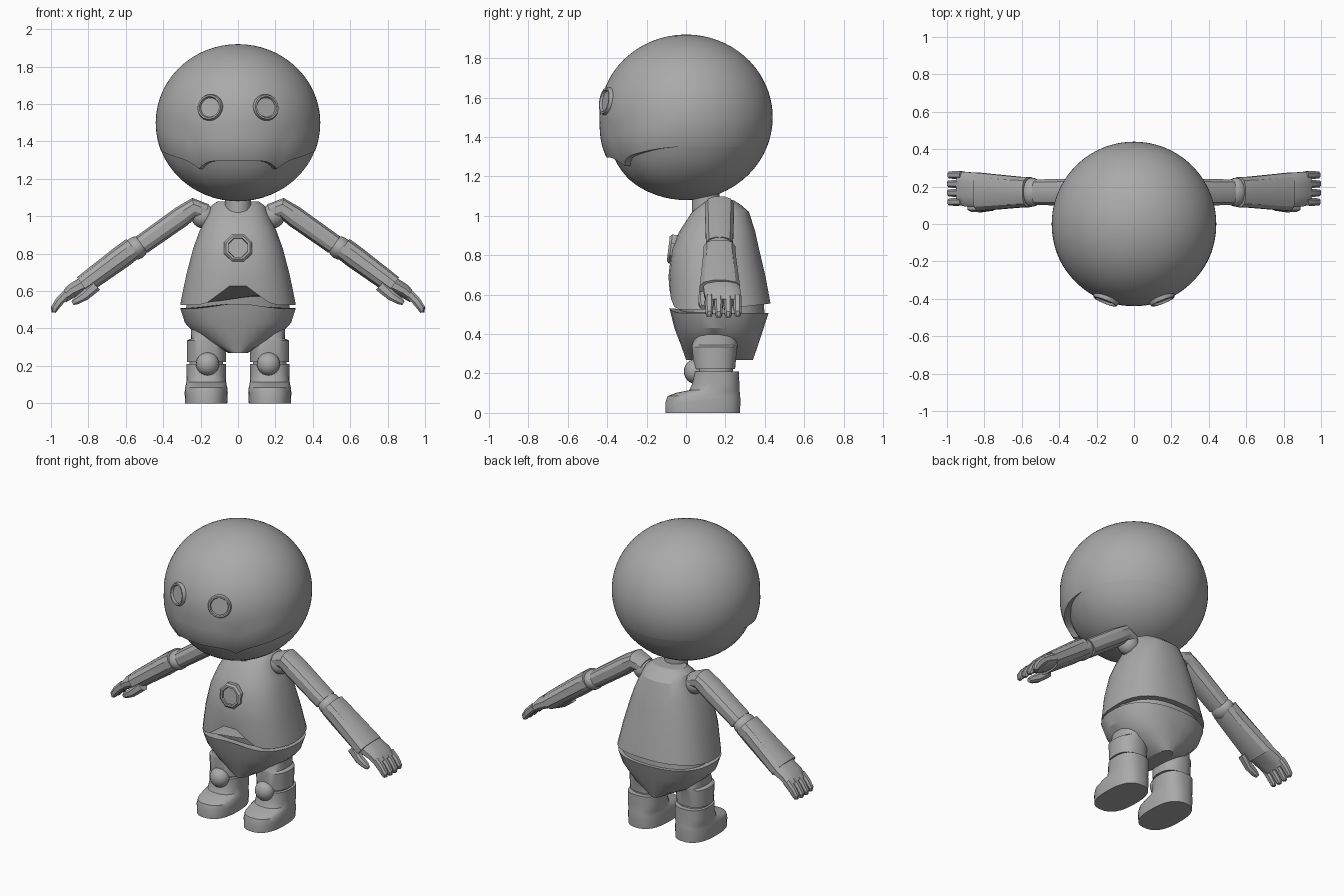
import bpy, bmesh, math
from mathutils import Vector

if "Cube" in bpy.data.objects:
    bpy.data.objects.remove(bpy.data.objects["Cube"])

grey = bpy.data.materials.new("plain grey")
grey.diffuse_color = (0.4, 0.4, 0.4, 1)
grey.use_nodes = True
grey.node_tree.nodes["Principled BSDF"].inputs["Base Color"].default_value = grey.diffuse_color


def finish(name, bm, angle=32):
    bmesh.ops.recalc_face_normals(bm, faces=bm.faces)
    me = bpy.data.meshes.new(name)
    bm.to_mesh(me)
    bm.free()
    ob = bpy.data.objects.new(name, me)
    bpy.context.collection.objects.link(ob)
    me.materials.append(grey)
    bpy.ops.object.select_all(action='DESELECT')
    ob.select_set(True)
    bpy.context.view_layer.objects.active = ob
    bpy.ops.object.shade_smooth_by_angle(angle=math.radians(angle))
    return ob


def loft(name, rings, side=1, angle=32):
    """Skin closed rings of points and cap both ends; side=-1 mirrors in x."""
    bm = bmesh.new()
    vs = [[bm.verts.new((p[0] * side, p[1], p[2])) for p in r] for r in rings]
    n = len(vs[0])
    for a, b in zip(vs, vs[1:]):
        for i in range(n):
            j = (i + 1) % n
            bm.faces.new((a[i], a[j], b[j], b[i]))
    bm.faces.new(vs[0])
    bm.faces.new(vs[-1])
    return finish(name, bm, angle)


def oval(n, p=2.0):
    for i in range(n):
        t = 2 * math.pi * (i + 0.5) / n
        c, s = math.cos(t), math.sin(t)
        yield (math.copysign(abs(c) ** (2 / p), c), math.copysign(abs(s) ** (2 / p), s))


def level(z, hx, y0, y1, cx=0, n=32, p=2.4, lift=None):
    """Horizontal ring spanning y0..y1, with an optional height rule."""
    pts = []
    for u, v in oval(n, p):
        x, y = cx + u * hx, (y0 + y1) / 2 + v * (y1 - y0) / 2
        pts.append((x, y, z + (lift(x, v) if lift else 0)))
    return pts


def limb(name, stations, side, n=12, p=2.6, angle=32):
    """Tube in the arm plane: stations are (x, y, z, half thickness, half width in y)."""
    rings = []
    for i, (x, y, z, a, b) in enumerate(stations):
        q0, q1 = stations[max(i - 1, 0)], stations[min(i + 1, len(stations) - 1)]
        d = Vector((q1[0] - q0[0], 0, q1[2] - q0[2])).normalized()
        up = Vector((-d.z, 0, d.x))
        rings.append([Vector((x, y, z)) + up * a * u + Vector((0, b * v, 0)) for u, v in oval(n, p)])
    return loft(name, rings, side, angle)


def ball(name, c, r, scale=(1, 1, 1)):
    bm = bmesh.new()
    bmesh.ops.create_uvsphere(bm, u_segments=20, v_segments=12, radius=r)
    bmesh.ops.scale(bm, vec=scale, verts=bm.verts)
    bmesh.ops.translate(bm, vec=c, verts=bm.verts)
    return finish(name, bm)


def rimmed_disc(name, c, normal, profile, n):
    """Stacked rings along the normal: profile is (radius, offset)."""
    q = Vector(normal).to_track_quat('Z', 'Y')
    return loft(name, [[Vector(c) + q @ Vector((r * u, r * v, h)) for u, v in oval(n)]
                       for r, h in profile])


def interp(x, pts):
    for (x0, y0), (x1, y1) in zip(pts, pts[1:]):
        if x <= x1:
            return y0 + (y1 - y0) * (x - x0) / (x1 - x0)
    return pts[-1][1]


# Head: round shell whose rows follow the overhanging lip with its two fangs
MOUTH = [(0, 1.295), (.15, 1.295), (.20, 1.278), (.23, 1.25), (.255, 1.275),
         (.29, 1.30), (.36, 1.325), (.42, 1.35), (.45, 1.352)]


def head_ring(f, kind, n=96):
    pts = []
    for i in range(n):
        t = 2 * math.pi * i / n
        front = max(0, -math.sin(t))
        x = abs(math.cos(t)) * .42
        zm = interp(x, MOUTH) if front > 0 else 1.352
        am = math.asin((zm - 1.5) / .42)
        if kind == 'low':
            lat = -math.pi / 2 + f * (am + math.pi / 2)
            out = -.022 * min(1, front * 2) * max(0, f - .6) / .4
        else:
            lat = am + f * (math.pi / 2 - am)
            out = .022 * min(1, front * 1.6) * max(0, 1 - f * 5)
        r = (.44 + out) * math.cos(lat)
        pts.append((r * math.cos(t), r * math.sin(t), 1.5 + .42 * math.sin(lat)))
    return pts


loft("head", [head_ring(max(i / 12, .01), 'low') for i in range(13)] +
     [head_ring(min((i / 24) ** 1.2, .995), 'high') for i in range(25)], angle=40)

# Eyes: round rims with a sunken lens
for s in (-1, 1):
    rimmed_disc("eye", (s * .145, -.392, 1.58), (s * .40, -1, .17),
                [(.068, -.03), (.072, .012), (.066, .026), (.057, .026), (.052, .014)], 20)

# Neck
loft("neck", [level(z, .07, .03, .17, n=20, p=2) for z in (1.0, 1.14)])


# Torso shell with an arched front hem
def hem(x, v):
    if v > 0:
        return .03 * v
    t = max(0, 1 - abs(x) / .21)
    return .115 * t * t * (3 - 2 * t)


loft("torso", [level(.525, .31, -.085, .43, lift=hem), level(.69, .277, -.09, .405),
               level(.83, .24, -.075, .372), level(.92, .207, -.035, .352),
               level(1.02, .16, .03, .32), level(1.055, .145, .07, .28),
               level(1.08, .11, .10, .24)], angle=25)
loft("belly", [level(.49, .28, -.03, .40), level(.66, .26, -.07, .39)])

# Chest button
rimmed_disc("chest_button", (0, -.068, .83), (0, -1, .12),
            [(.082, -.03), (.08, .01), (.068, .022), (.056, .022), (.054, .01)], 8)


# Hips tapering down to a keel between the legs
def waist(x, v):
    return .03 * max(0, 1 - abs(x) / .2) if v < 0 else 0


loft("hips", [level(.508, .31, -.085, .42, lift=waist), level(.43, .285, -.06, .395),
              level(.34, .20, -.025, .365), level(.268, .05, .0, .34)], angle=25)

for s in (-1, 1):
    # Boot with a low toe and a short shaft
    boot = [(0, .113, -.105, .275), (.055, .116, -.105, .277), (.085, .113, -.095, .276),
            (.102, .109, -.05, .274), (.115, .107, .015, .272), (.15, .106, .033, .271),
            (.21, .106, .035, .27)]
    loft("boot", [level(z, hx, a, b, cx=.17, n=28, p=2.5) for z, hx, a, b in boot], s)
    # Thigh and kneecap
    loft("knee_joint", [level(z, .09, .06, .24, cx=.17, n=20) for z in (.19, .25)], s)
    loft("thigh", [level(.222, .105, .04, .25, cx=.168, n=24),
                   level(.335, .106, .03, .26, cx=.168, n=24),
                   level(.345, .085, .03, .265, cx=.168, n=24),
                   level(.40, .085, .05, .26, cx=.168, n=24)], s)
    ball("kneecap", (s * .163, .045, .21), .062, (1, .9, 1))

    # Shoulder, upper arm and elbow
    ball("shoulder", (s * .185, .17, 1.0), .065)
    limb("upper_arm", [(.17, .17, 1.022, .045, .06), (.235, .17, 1.045, .055, .075),
                       (.30, .17, 1.0, .058, .075), (.515, .17, .848, .055, .07)], s)
    ball("elbow", (s * .545, .17, .83), .062, (1, 1.25, 1))
    # Forearm flaring to the wrist, then the palm
    limb("forearm", [(.56, .17, .83, .062, .082), (.62, .17, .785, .064, .085),
                     (.83, .172, .63, .055, .105)], s)
    limb("palm", [(.82, .18, .637, .045, .095), (.89, .185, .60, .038, .095),
                  (.935, .19, .56, .026, .09)], s)
    # Fingers and thumb
    for y, k in ((.262, .9), (.214, 1), (.166, 1), (.118, .92)):
        limb("finger", [(.915, y, .585, .026, .021), (.955, y, .545, .025, .022),
                        (.955 + .028 * k, y, .545 - .04 * k, .021, .02),
                        (.955 + .03 * k, y, .545 - .06 * k, .012, .013)], s, 8)
    limb("thumb", [(.76, .10, .63, .035, .03), (.82, .085, .575, .028, .024),
                   (.865, .085, .548, .022, .021), (.885, .085, .535, .012, .012)], s, 8)
